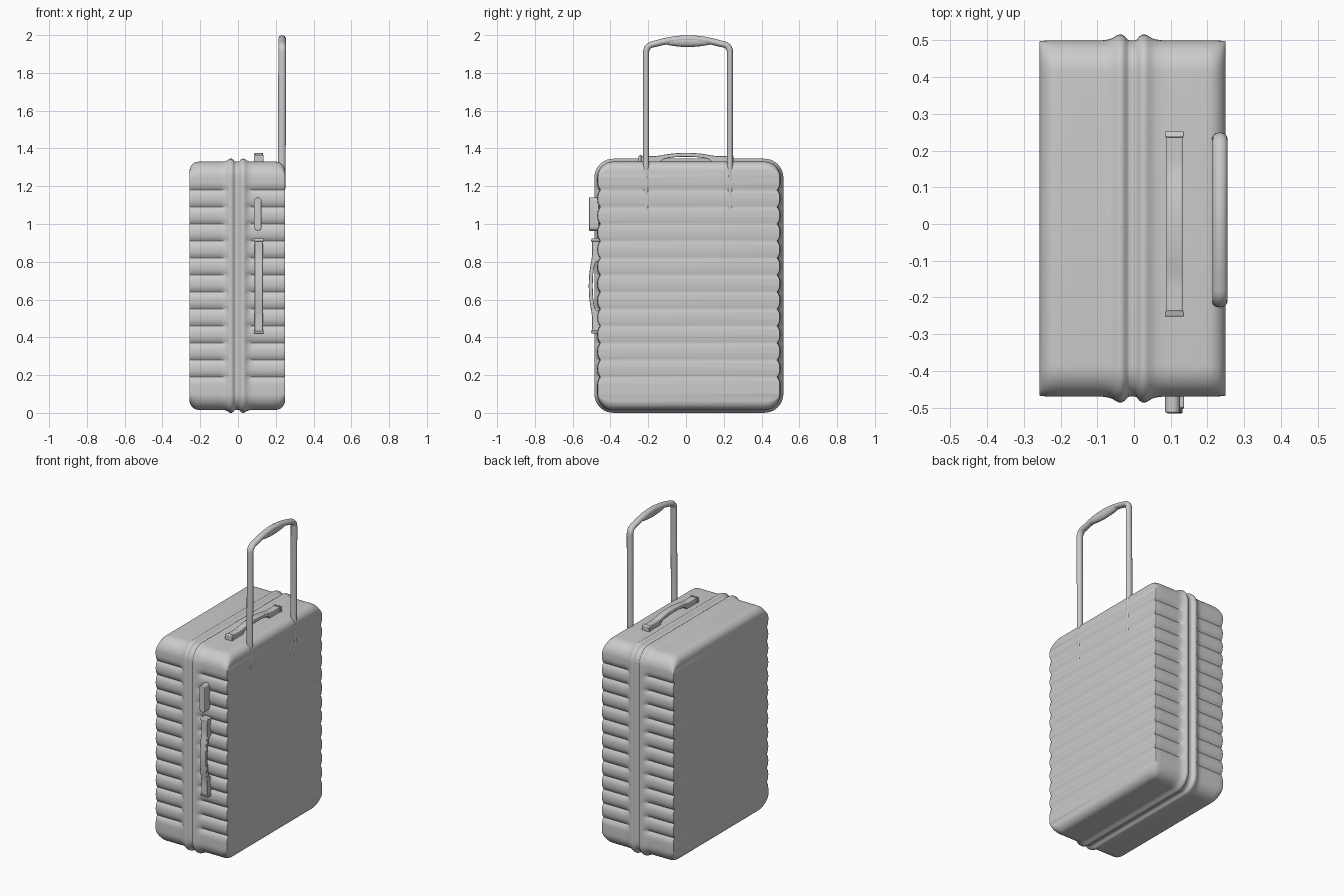
import bpy, bmesh, math
from mathutils import Matrix, Vector

if "Cube" in bpy.data.objects:
    bpy.data.objects.remove(bpy.data.objects["Cube"])

YC, HALF_W = 0.015, 0.485          # body centre and half width in y
Z0, Z1, R = 0.016, 1.33, 0.085     # body bottom, top, corner radius
XL, XR = -0.257, 0.249             # big faces
GROOVES = [0.19 + 0.09 * k for k in range(12)]


def finish(name, bm, angle=35):
    bmesh.ops.recalc_face_normals(bm, faces=bm.faces)
    me = bpy.data.meshes.new(name)
    bm.to_mesh(me)
    bm.free()
    ob = bpy.data.objects.new(name, me)
    bpy.context.collection.objects.link(ob)
    bpy.ops.object.select_all(action='DESELECT')
    ob.select_set(True)
    bpy.context.view_layer.objects.active = ob
    bpy.ops.object.shade_smooth_by_angle(angle=math.radians(angle))
    return ob


def groove(z):
    d = min(abs(z - g) for g in GROOVES)
    return max(0.0, 1 - d / 0.045) ** 2.5


# Half outline in y/z: (base y, base z, normal y, normal z)
def half_outline():
    pts, n = [], 10
    for i in range(n):
        a = math.pi / 2 * (1 - i / n)
        pts.append((HALF_W - R, Z0 + R, math.cos(a), -math.sin(a)))
    zs = [Z0 + R] + [0.145 + 0.009 * i for i in range(121)] + [Z1 - R]
    pts += [(HALF_W - R, z, 1.0, 0.0) for z in zs]
    for i in range(1, n + 1):
        a = math.pi / 2 * i / n
        pts.append((HALF_W - R, Z1 - R, math.cos(a), math.sin(a)))
    return pts


# Sections along x: (x, outward offset, end inset, rib weight)
def sections():
    rim = [(-.085, 0), (-.07, .002), (-.058, .006), (-.048, .0125), (-.041, .0155),
           (-.033, .0155), (-.025, .011), (-.018, .002), (-.014, 0), (.004, 0),
           (.008, .002), (.015, .011), (.023, .0155), (.031, .0155), (.038, .0125),
           (.048, .006), (.06, .002), (.075, 0)]
    res = []
    E = 0.05
    for k in range(9):
        a = math.pi / 2 * (1 - k / 8)
        res.append((XL + E * (1 - math.sin(a)), 0, E * (1 - math.cos(a)), 1))
    res += [(-.15, 0, 0, 1), (-.1, 0, 0, 1)]
    for x, off in rim:
        d = abs(x + .005)
        res.append((x, off, 0, min(1, max(0, (d - .042) / .035))))
    res += [(.09, 0, 0, 1), (.14, 0, 0, 1)]
    for k in range(9):
        a = math.pi / 2 * k / 8
        res.append((XR - E * (1 - math.sin(a)), 0, E * (1 - math.cos(a)), 1))
    return res


# Ribbed shell with double rim
bm = bmesh.new()
rings = []
outline = half_outline()
secs = sections()
for k, (x, off, inset, w) in enumerate(secs):
    sides = []
    for s in (1, -1):
        row = []
        for by, bz, ny, nz in outline:
            g = groove(bz) if nz == 0 else 0
            z = bz + nz * (R + off - inset)
            y = by + ny * (R + off - inset * 0.08 - 0.014 * g * w)
            dx = 0.005 * g * (1 if k == 0 else -1 if k == len(secs) - 1 else 0)
            row.append(bm.verts.new((x + dx, YC + s * y, z)))
        sides.append(row)
    rings.append(sides[0] + sides[1][::-1])
n = len(rings[0])
for a, b in zip(rings, rings[1:]):
    for i in range(n):
        j = (i + 1) % n
        bm.faces.new((a[i], a[j], b[j], b[i]))
for ring in (rings[0], rings[-1]):
    for i in range(n // 2 - 1):
        bm.faces.new((ring[i], ring[i + 1], ring[n - 2 - i], ring[n - 1 - i]))
finish("suitcase_shell", bm, 40)


# Prism from a local (u, v) outline, width along x
def prism(name, pts, x0, x1, matrix, bevel):
    bm = bmesh.new()
    f = bm.faces.new([bm.verts.new((x0, u, v)) for u, v in pts])
    r = bmesh.ops.extrude_face_region(bm, geom=[f])
    bmesh.ops.translate(bm, vec=(x1 - x0, 0, 0),
                        verts=[v for v in r['geom'] if isinstance(v, bmesh.types.BMVert)])
    bm.transform(matrix)
    ob = finish(name, bm)
    m = ob.modifiers.new("bevel", 'BEVEL')
    m.width, m.segments, m.limit_method = bevel, 2, 'ANGLE'
    return ob


# Carry handles: end pads and an arched strap
def carry_handle(name, matrix):
    top = [(-.24 + .48 * i / 24) for i in range(25)]
    pts = [(-.24, -.012)] + [(u, .03 + .017 * max(0, 1 - (u / .15) ** 2)) for u in top]
    pts += [(.24, -.012), (.13, -.012)]
    pts += [(.13 * math.cos(math.pi * i / 12), .004 + .022 * math.sin(math.pi * i / 12))
            for i in range(13)]
    pts += [(-.13, -.012)]
    prism(name + "_strap", pts, .088, .132, matrix, .003)
    for s in (-1, 1):
        a, b = s * .236, s * .252
        prism(name + ("_end_a" if s < 0 else "_end_b"),
              [(a, -.012), (b, -.012), (b, .031), (a, .036)], .084, .136, matrix, .003)


to_top = Matrix.Translation((0, 0, 1.33))
to_side = Matrix.Translation((0, -.468, .672)) @ Matrix.Rotation(math.pi / 2, 4, 'X')
carry_handle("top_handle", to_top)
carry_handle("side_handle", to_side)

# Lock plate: rounded bar on the front side
bm = bmesh.new()
cap = []
for c, start in ((1.121, 0), (.984, math.pi)):
    cap += [bm.verts.new((.105 + .02 * math.cos(start + math.pi * i / 12), -.46,
                          c + .02 * math.sin(start + math.pi * i / 12))) for i in range(13)]
face = bm.faces.new(cap)
r = bmesh.ops.extrude_face_region(bm, geom=[face])
bmesh.ops.translate(bm, vec=(0, -.054, 0),
                    verts=[v for v in r['geom'] if isinstance(v, bmesh.types.BMVert)])
lock = finish("lock_plate", bm)
m = lock.modifiers.new("bevel", 'BEVEL')
m.width, m.segments, m.limit_method = .004, 2, 'ANGLE'


# Tube swept along a path in a near-vertical plane, radii (across x, in plane)
def tube(name, path, sides=16):
    bm = bmesh.new()
    rows = []
    P = [Vector(p[:3]) for p in path]
    for i, p in enumerate(P):
        t = (P[min(i + 1, len(P) - 1)] - P[max(i - 1, 0)]).normalized()
        nrm = t.cross(Vector((1, 0, 0))).normalized()
        side = nrm.cross(t)
        rx, rn = path[i][3:]
        rows.append([bm.verts.new(p + side * rx * math.cos(2 * math.pi * k / sides)
                                  + nrm * rn * math.sin(2 * math.pi * k / sides))
                     for k in range(sides)])
    for a, b in zip(rows, rows[1:]):
        for k in range(sides):
            j = (k + 1) % sides
            bm.faces.new((a[k], a[j], b[j], b[k]))
    bm.faces.new(rows[0])
    bm.faces.new(rows[-1])
    finish(name, bm, 50)


# Telescopic pull handle with bowed bar
HC, LEG = .011, .222
half = [(.227, HC - LEG, 1.02, .0205, .016), (.232, HC - LEG, 1.33, .0205, .016),
        (.234, HC - LEG, 1.91, .0205, .016)]
for i in range(1, 8):
    a = math.pi / 2 * i / 8
    half.append((.234, HC - LEG + .042 * (1 - math.cos(a)), 1.91 + .042 * math.sin(a), .0205, .0165))
for i in range(9):
    u = -1 + i / 8
    half.append((.234, HC + .17 * u, 1.955 + .025 * (1 - u * u), .0205, .017 + .002 * (1 + u)))
mirror = [(x, 2 * HC - y, z, a, b) for x, y, z, a, b in half[-2::-1]]
tube("pull_handle", half + mirror)

# Grip swelling under the bar
grip = []
for i in range(17):
    u = -1 + i / 8
    grip.append((.234, HC + .13 * u, 1.968 - .005 * u * u, .012 + .0085 * (1 - u ** 4),
                 .01 + .021 * (1 - u * u)))
tube("pull_grip", grip)
